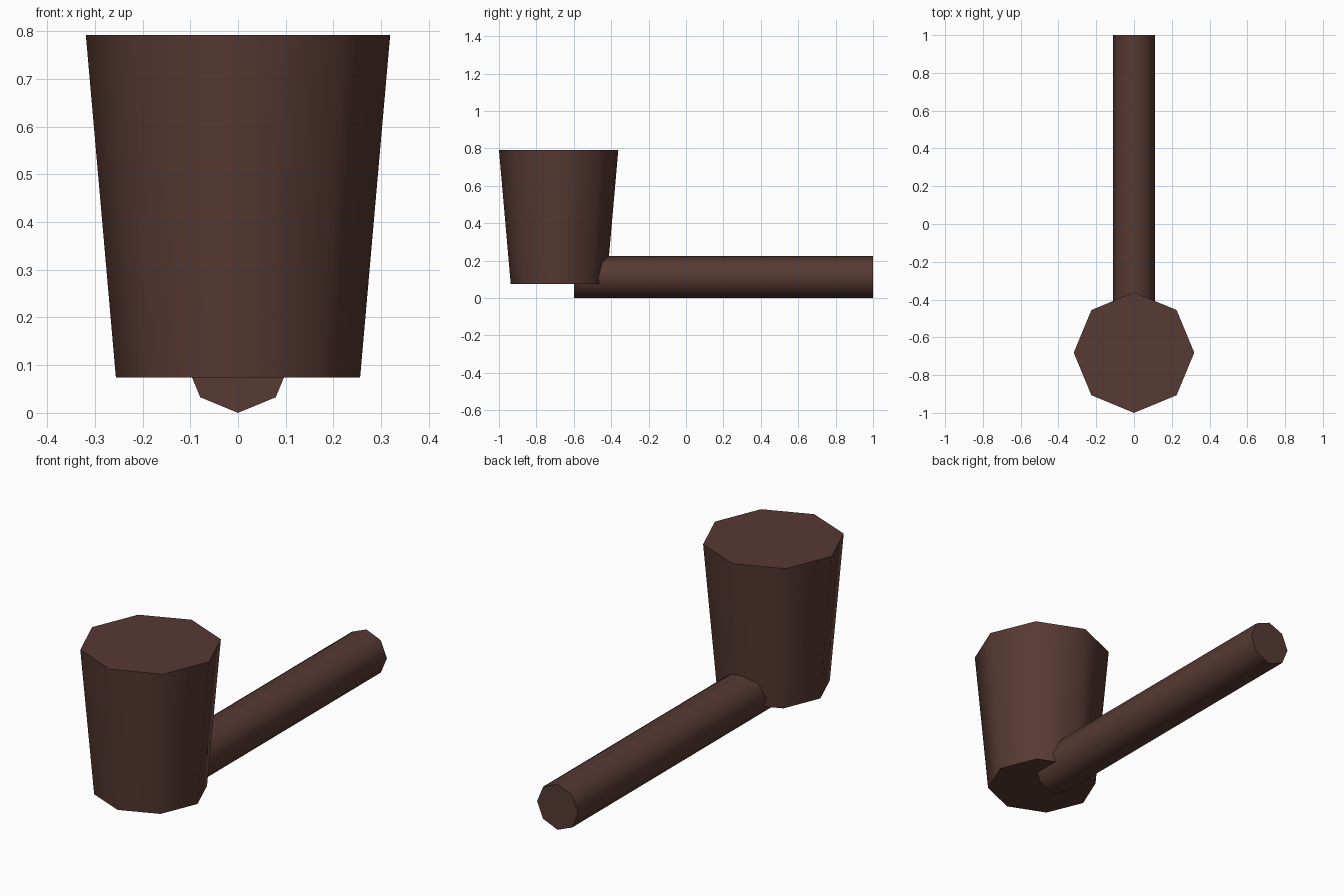
import bpy
from math import radians

cube = bpy.data.objects.get("Cube")
if cube:
    bpy.data.objects.remove(cube, do_unlink=True)

# Dark brown wood
wood = bpy.data.materials.new("dark_brown_wood")
wood.use_nodes = True
colour = (0.095, 0.042, 0.033, 1.0)
wood.diffuse_color = colour
wood.node_tree.nodes["Principled BSDF"].inputs["Base Color"].default_value = colour


def tapered_part(name, r_start, r_end, length, centre, rotation=(0, 0, 0)):
    """Eight-sided capped cone with smooth sides and sharp rims."""
    bpy.ops.mesh.primitive_cone_add(vertices=8, radius1=r_start, radius2=r_end,
                                    depth=length, location=centre, rotation=rotation)
    part = bpy.context.object
    part.name = name
    part.data.materials.append(wood)
    bpy.ops.object.shade_smooth_by_angle(angle=radians(60))
    return part


# Bowl, widening towards the top
bowl_bottom, bowl_top = 0.074, 0.792
tapered_part("bowl", 0.256, 0.319, bowl_top - bowl_bottom,
             (0, -0.681, (bowl_bottom + bowl_top) / 2))

# Straight stem running back from under the bowl
stem_radius, stem_front, stem_back = 0.112, -0.6, 1.0
tapered_part("stem", stem_radius, stem_radius, stem_back - stem_front,
             (0, (stem_front + stem_back) / 2, stem_radius), (radians(-90), 0, 0))
